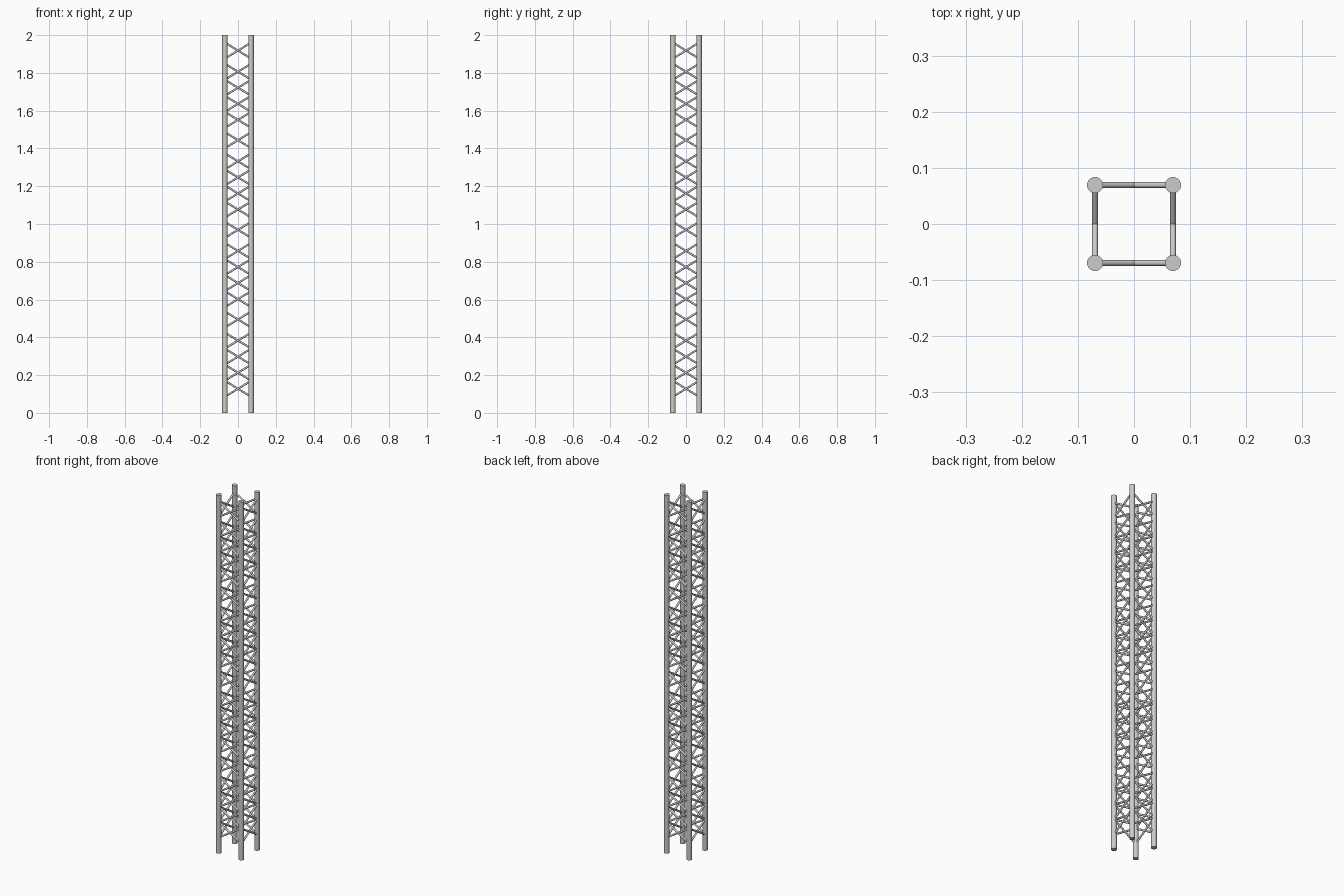
import bpy
from math import pi
from mathutils import Vector

if "Cube" in bpy.data.objects:
    bpy.data.objects.remove(bpy.data.objects["Cube"])

HALF = 0.0695      # post centre offset
POST_R = 0.0142
BRACE_R = 0.0052
RISE = 0.0425      # half the height of one X brace


def tube(name, a, b, r, sides):
    a, b = Vector(a), Vector(b)
    d = b - a
    bpy.ops.mesh.primitive_cylinder_add(vertices=sides, radius=r, depth=d.length,
                                        location=(a + b) / 2)
    ob = bpy.context.object
    ob.name = name
    ob.rotation_euler = d.to_track_quat('Z', 'Y').to_euler()
    bpy.ops.object.shade_smooth_by_angle(angle=pi / 5)
    return ob


# corner posts
corners = [(-HALF, -HALF), (HALF, -HALF), (HALF, HALF), (-HALF, HALF)]
for i, (x, y) in enumerate(corners):
    tube(f"corner_post_{i}", (x, y, 0), (x, y, 2), POST_R, 32)

# heights of the X brace centres: groups of four, then one spaced apart
heights = [0.128 + 0.4745 * k + s for k in range(4)
           for s in (0, 0.085, 0.17, 0.255, 0.367)]

# one pair of crossing braces per side, reused at each height
for i, (x0, y0) in enumerate(corners):
    x1, y1 = corners[(i + 1) % 4]
    for sign in (-1, 1):
        first = tube(f"brace_side_{i}", (x0, y0, heights[0] - sign * RISE),
                     (x1, y1, heights[0] + sign * RISE), BRACE_R, 16)
        for z in heights[1:]:
            ob = first.copy()
            ob.location.z = z
            bpy.context.collection.objects.link(ob)
